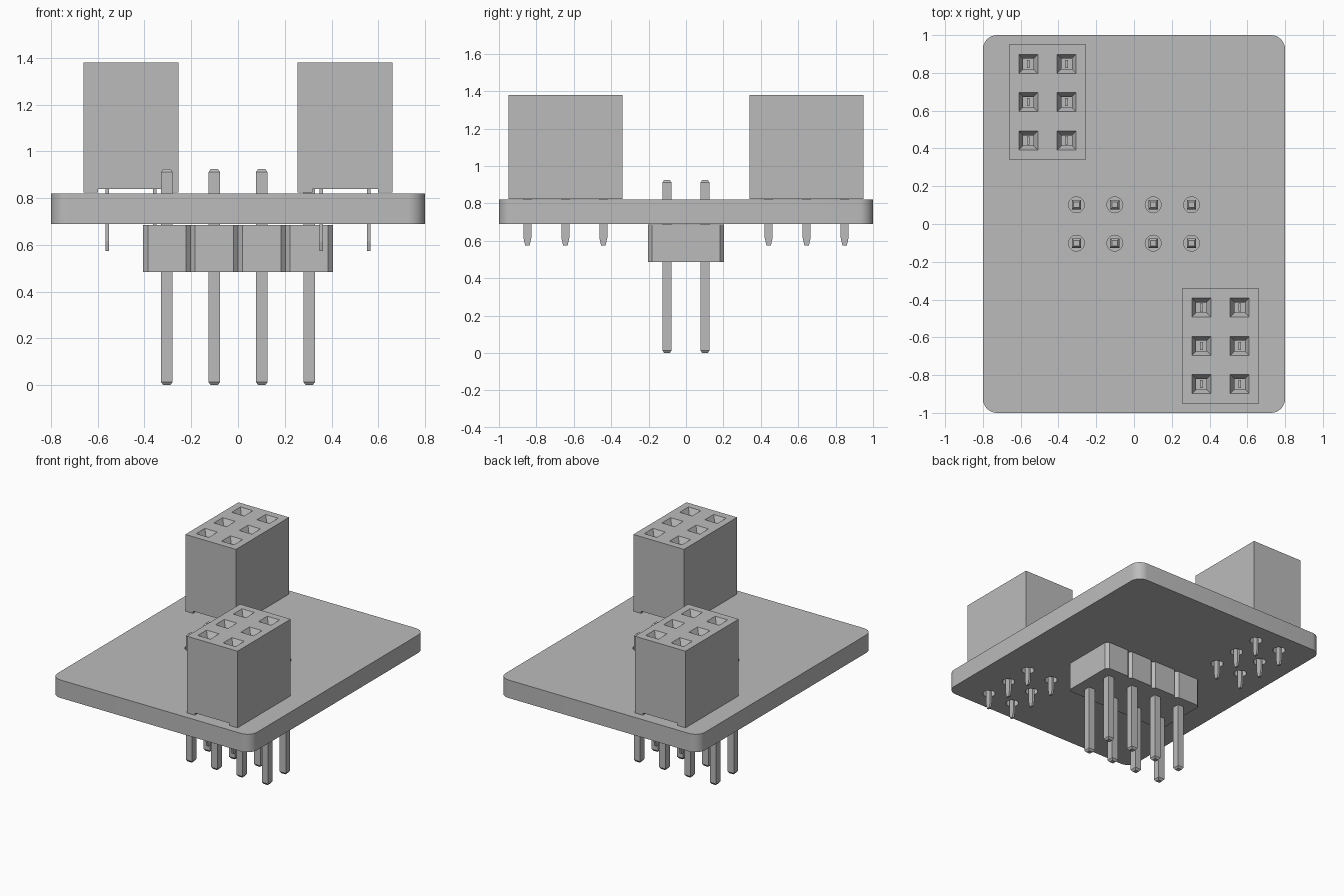
import bpy, bmesh, math
from mathutils import Matrix

default = bpy.data.objects.get("Cube")
if default:
    bpy.data.objects.remove(default, do_unlink=True)

grey = bpy.data.materials.new("plain_grey")
grey.diffuse_color = (0.5, 0.5, 0.5, 1)
grey.use_nodes = True
grey.node_tree.nodes["Principled BSDF"].inputs["Base Color"].default_value = (0.5, 0.5, 0.5, 1)

PITCH = 0.203
BOARD_BOTTOM, BOARD_TOP = 0.69, 0.82
SOCKET_BOTTOM, SOCKET_TOP = 0.824, 1.38


def finish(name, bm, smooth=False):
    """Turn a bmesh into a named object."""
    bmesh.ops.recalc_face_normals(bm, faces=bm.faces)
    mesh = bpy.data.meshes.new(name)
    bm.to_mesh(mesh)
    bm.free()
    mesh.materials.append(grey)
    obj = bpy.data.objects.new(name, mesh)
    bpy.context.scene.collection.objects.link(obj)
    if smooth:
        bpy.ops.object.select_all(action='DESELECT')
        obj.select_set(True)
        bpy.context.view_layer.objects.active = obj
        bpy.ops.object.shade_smooth_by_angle(angle=math.radians(30))
    return obj


def skin(bm, rings):
    """Close a stack of matching outlines into a solid."""
    rings = [[bm.verts.new(p) for p in ring] for ring in rings]
    for a, b in zip(rings, rings[1:]):
        for i in range(len(a)):
            j = (i + 1) % len(a)
            bm.faces.new((a[i], a[j], b[j], b[i]))
    bm.faces.new(rings[0][::-1])
    bm.faces.new(rings[-1])


def stack(bm, x, y, levels):
    """Stacked rectangles, each given as height, x width, y width."""
    skin(bm, [[(x + sx * wx / 2, y + sy * wy / 2, z)
               for sx, sy in ((-1, -1), (1, -1), (1, 1), (-1, 1))]
              for z, wx, wy in levels])


def cut(obj, bm):
    """Subtract a hidden cutter."""
    cutter = finish(obj.name + "_cutter", bm)
    cutter.hide_render = True
    cutter.hide_viewport = True
    mod = obj.modifiers.new("cut", 'BOOLEAN')
    mod.operation = 'DIFFERENCE'
    mod.solver = 'EXACT'
    mod.object = cutter


def grid(cx, cy, nx, ny):
    return [(cx + (i - (nx - 1) / 2) * PITCH, cy + (j - (ny - 1) / 2) * PITCH)
            for i in range(nx) for j in range(ny)]


header_spots = grid(0, 0, 4, 2)
sockets = {"back_right_socket": (-0.458, 0.645), "front_left_socket": (0.458, -0.645)}
socket_spots = {name: grid(*c, 2, 3) for name, c in sockets.items()}

# Board with rounded corners and drilled pin holes
bm = bmesh.new()
stack(bm, 0, 0, [(BOARD_BOTTOM, 1.6, 2), (BOARD_TOP, 1.6, 2)])
upright = [e for e in bm.edges if abs(e.verts[0].co.z - e.verts[1].co.z) > 0.05]
bmesh.ops.bevel(bm, geom=upright, offset=0.075, segments=8, profile=0.5, affect='EDGES')
board = finish("circuit_board", bm, True)
bm = bmesh.new()
for x, y in header_spots + sum(socket_spots.values(), []):
    bmesh.ops.create_cone(bm, cap_ends=True, segments=24, radius1=0.042, radius2=0.042,
                          depth=0.3, matrix=Matrix.Translation((x, y, 0.755)))
cut(board, bm)

# Header housing: a row of cells with chamfered corners
c, half = 0.02, PITCH
outline = []
for i in range(4):
    x = (i - 2) * PITCH
    outline += [(x, -half + c), (x + c, -half), (x + PITCH - c, -half)]
outline.append((2 * PITCH, -half + c))
outline += [(-x, -y) for x, y in outline]
bm = bmesh.new()
skin(bm, [[(x, y, z) for x, y in outline] for z in (0.485, 0.686)])
finish("header_housing", bm)

# Header pins with tapered ends
bm = bmesh.new()
for x, y in header_spots:
    stack(bm, x, y, [(0, 0.03, 0.03), (0.014, 0.05, 0.05),
                     (0.911, 0.05, 0.05), (0.925, 0.03, 0.03)])
finish("header_pins", bm)

for name, (cx, cy) in sockets.items():
    # Socket body with funnel holes and a channel underneath
    bm = bmesh.new()
    stack(bm, cx, cy, [(SOCKET_BOTTOM, 0.406, 0.609), (SOCKET_TOP, 0.406, 0.609)])
    body = finish(name, bm)
    bm = bmesh.new()
    stack(bm, cx, cy, [(0.8, 0.28, 0.7), (0.84, 0.28, 0.7)])
    for x, y in socket_spots[name]:
        stack(bm, x, y, [(0.95, 0.054, 0.054), (1.34, 0.054, 0.054),
                         (SOCKET_TOP, 0.1, 0.1), (1.42, 0.1, 0.1)])
    cut(body, bm)

    # Flat contacts reaching up into the holes and down through the board
    bm = bmesh.new()
    for x, y in socket_spots[name]:
        stack(bm, x, y, [(0.575, 0.015, 0.024), (0.615, 0.015, 0.042),
                         (1.27, 0.015, 0.042)])
    finish(name + "_contacts", bm)
